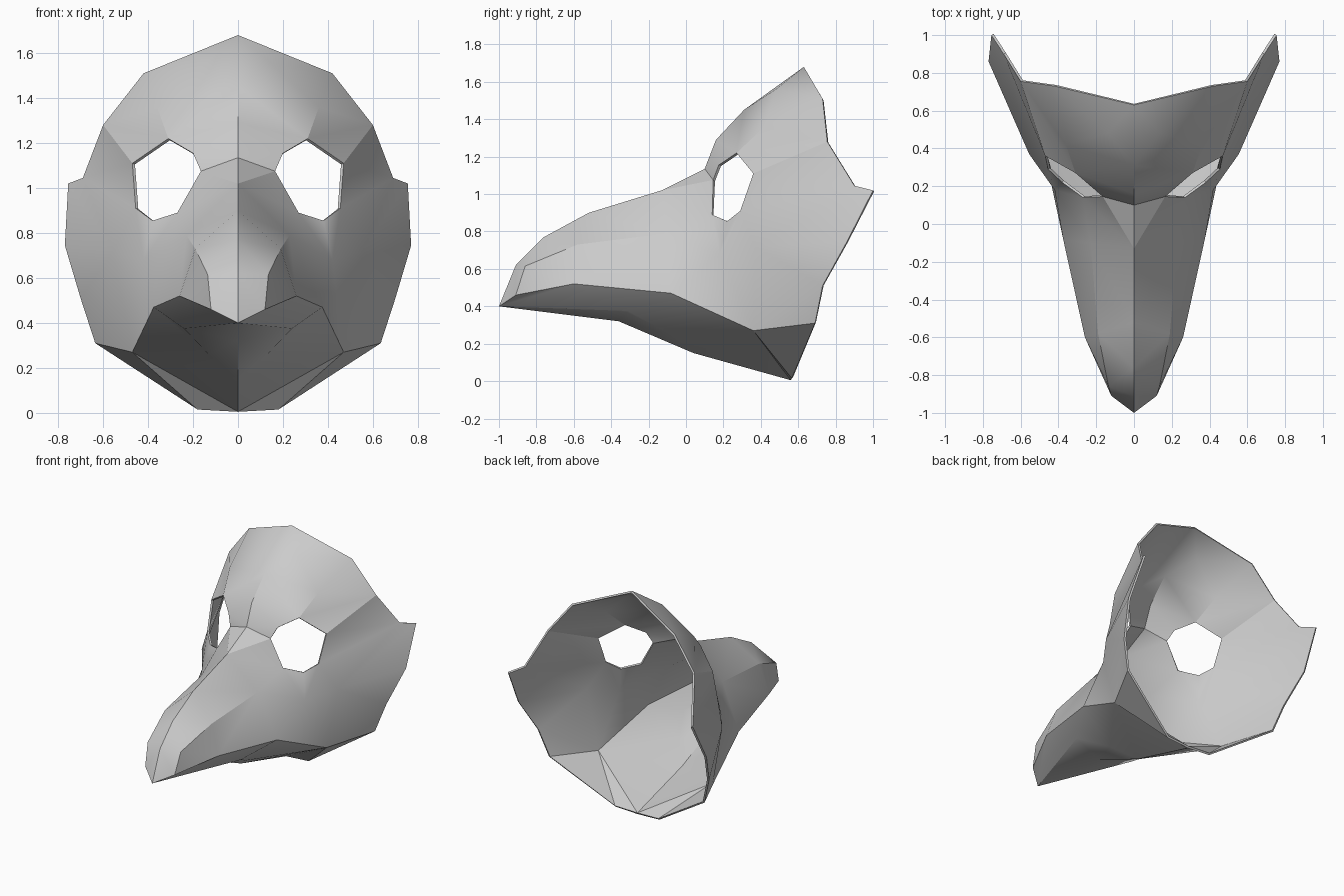
import bpy
import bmesh
from mathutils import Vector

cube = bpy.data.objects.get("Cube")
if cube:
    bpy.data.objects.remove(cube)


def points(*coords):
    return [Vector(c) for c in coords]


# Feature lines of the left half of the mask
ridge = points((0, .63, 1.68), (0, .31, 1.45), (0, .16, 1.29), (0, .1, 1.135), (0, -.13, 1.02),
               (0, -.52, .9), (0, -.76, .77), (0, -.91, .62), (0, -1, .4))
tip = ridge[-1]
brow = points((.14, .48, 1.56), (.36, .42, 1.36))
eye = points((.31, .27, 1.22), (.47, .36, 1.11), (.455, .29, .91), (.38, .22, .855),
             (.27, .14, .89), (.165, .145, 1.075), (.2, .175, 1.155))
cheek = points((.555, .37, .72), (.42, .18, .68))
flank = points((.23, -.1, .79), (.19, -.58, .73), (.135, -.86, .615))
jaw = points((.47, .36, .27), (.375, -.08, .47), (.26, -.6, .52), (.12, -.91, .46))
rim = points((.42, .73, 1.51), (.6, .755, 1.28), (.69, .9, 1.045), (.755, 1, 1.02),
             (.77, .86, .745), (.7, .73, .51), (.635, .69, .31))
chin = points((0, .56, .005), (.18, .565, .015), rim[-1])
throat = points((.24, -.31, .375), (.13, -.1, .26))
keel = points((0, -.36, .32), (0, .04, .15))

bm = bmesh.new()


def bridge(a, b):
    """Fill between two lines with triangles, taking the shorter diagonal each time."""
    i = j = 0
    while i < len(a) - 1 or j < len(b) - 1:
        step_a = j == len(b) - 1 or (
            i < len(a) - 1 and (a[i + 1] - b[j]).length < (a[i] - b[j + 1]).length)
        corner = a[i + 1] if step_a else b[j + 1]
        tri = (a[i], b[j], corner)
        if (tri[1] - tri[0]).cross(tri[2] - tri[0]).length > 1e-6:
            bm.faces.new([bm.verts.new(p) for p in tri])
        i, j = (i + 1, j) if step_a else (i, j + 1)


top = ridge[:1]
# Forehead and the side of the face around the eye hole
bridge(ridge[:4], top + brow + [eye[0], eye[6], eye[5]])
bridge(top + rim, top + brow + eye[:3] + [cheek[0], jaw[0]])
bridge(eye[2:5], cheek + flank[:1])
bridge(cheek + flank[:1], jaw[:2])
# Upper beak, its sides and its blunt tip
bridge(ridge[3:8], [eye[5], eye[4]] + flank)
bridge(flank, jaw[1:])
bridge(ridge[7:], [flank[2], jaw[3]])
# Underside of the beak, throat and chin
bridge([tip] + jaw[::-1], [tip] + throat + jaw[:1])
bridge([tip] + throat + jaw[:1], [tip] + keel + chin[:1])
bridge(chin, jaw[:1])

# Weld the patches and turn the surface outward
bmesh.ops.remove_doubles(bm, verts=bm.verts[:], dist=.001)
bmesh.ops.recalc_face_normals(bm, faces=bm.faces[:])
middle = Vector((0, .3, .7))
if sum(f.normal.dot(f.calc_center_median() - middle) for f in bm.faces) < 0:
    bmesh.ops.reverse_faces(bm, faces=bm.faces[:])
mesh = bpy.data.meshes.new("beaked_mask")
bm.to_mesh(mesh)
bm.free()
mask = bpy.data.objects.new("beaked_mask", mesh)
bpy.context.collection.objects.link(mask)

# Plain grey
grey = bpy.data.materials.new("plain_grey")
grey.use_nodes = True
colour = (.6, .6, .6, 1)
grey.diffuse_color = colour
grey.node_tree.nodes["Principled BSDF"].inputs["Base Color"].default_value = colour
mesh.materials.append(grey)

# Mirror the half and give the shell its thickness
mask.modifiers.new("mirror", 'MIRROR').use_clip = True
shell = mask.modifiers.new("shell", 'SOLIDIFY')
shell.thickness = .014
shell.offset = -1
bpy.ops.object.select_all(action='DESELECT')
mask.select_set(True)
bpy.context.view_layer.objects.active = mask
for modifier in ("mirror", "shell"):
    bpy.ops.object.modifier_apply(modifier=modifier)
bpy.ops.object.shade_smooth_by_angle()
